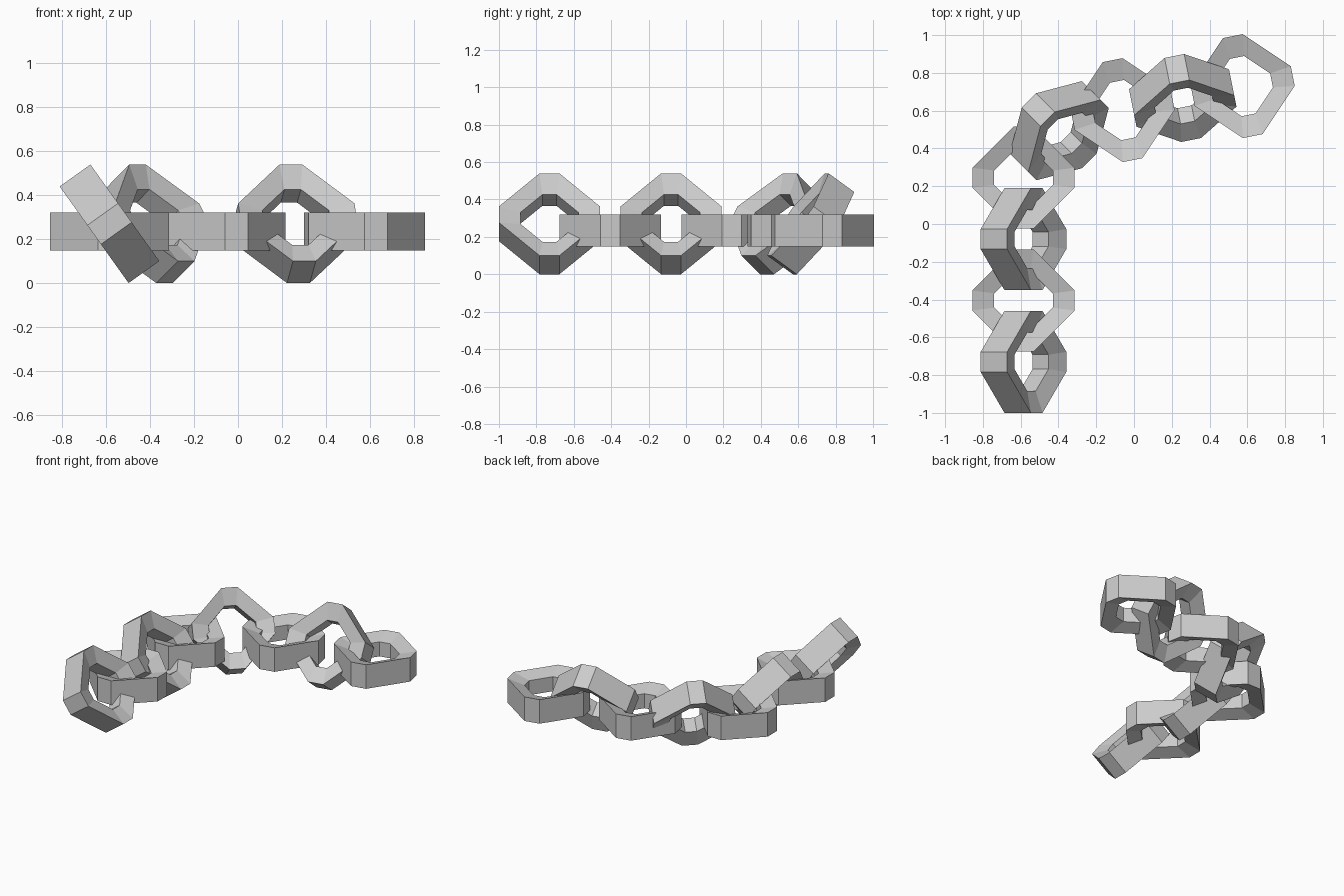
import bpy, bmesh
from math import radians

if "Cube" in bpy.data.objects:
    bpy.data.objects.remove(bpy.data.objects["Cube"])

# Link proportions: truncated-diamond ring, thinner on its inner rim
OUTER, OUTER_FLAT, OUTER_H = 0.27, 0.053, 0.086
INNER, INNER_FLAT, INNER_H = 0.155, 0.038, 0.052
TILT = radians(54.5)


def octagon(r, f):
    return [(r, -f), (r, f), (f, r), (-f, r), (-r, f), (-r, -f), (-f, -r), (f, -r)]


def link_mesh():
    bm = bmesh.new()
    rings = []
    for r, f, z in ((OUTER, OUTER_FLAT, -OUTER_H), (OUTER, OUTER_FLAT, OUTER_H),
                    (INNER, INNER_FLAT, INNER_H), (INNER, INNER_FLAT, -INNER_H)):
        rings.append([bm.verts.new((x, y, z)) for x, y in octagon(r, f)])
    for a in range(4):
        lo, hi = rings[a], rings[(a + 1) % 4]
        for i in range(8):
            j = (i + 1) % 8
            bm.faces.new((lo[i], lo[j], hi[j], hi[i]))
    bmesh.ops.recalc_face_normals(bm, faces=bm.faces)
    mesh = bpy.data.meshes.new("chain_link")
    bm.to_mesh(mesh)
    bm.free()
    return mesh


# Links along the bent chain: x, y, heading in degrees; every other one is tilted
path = [(-0.585, -0.73, 0), (-0.585, -0.405, 0), (-0.585, -0.08, 0), (-0.585, 0.245, 0),
        (-0.396, 0.494, -45), (-0.06, 0.603, -78.7), (0.258, 0.667, -78.7), (0.576, 0.73, -78.7)]
mesh = link_mesh()
for i, (x, y, heading) in enumerate(path):
    tilted = i % 2 == 0
    name = "tilted_link" if tilted else "flat_link"
    ob = bpy.data.objects.new(f"{name}_{i + 1}", mesh)
    ob.location = (x, y, 0.27 if tilted else 0.235)
    ob.rotation_euler = (0, TILT if tilted else 0, radians(heading))
    bpy.context.collection.objects.link(ob)
